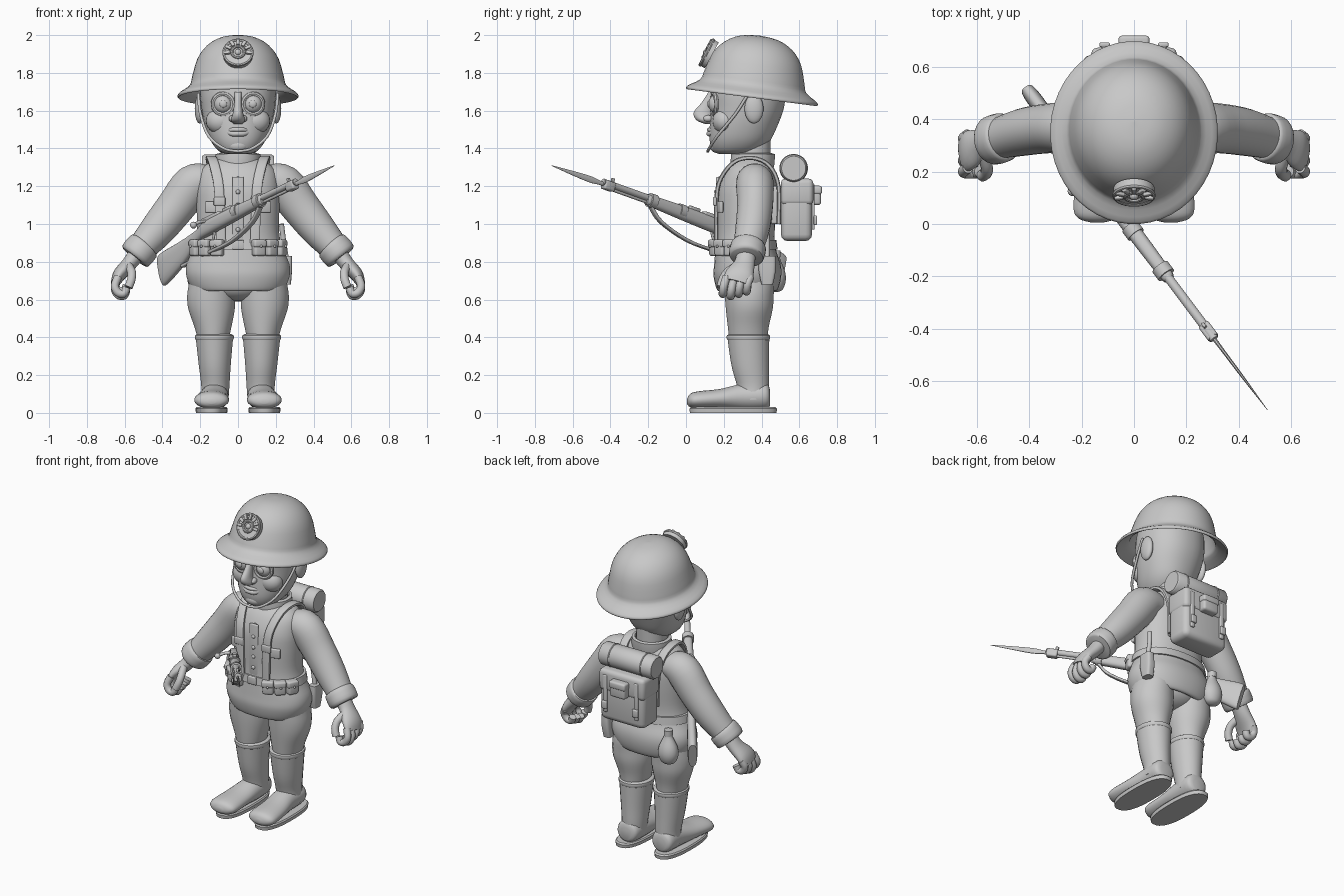
import bpy, bmesh, math
from mathutils import Vector, Matrix

if "Cube" in bpy.data.objects:
    bpy.data.objects.remove(bpy.data.objects["Cube"])

GREY = (0.58, 0.58, 0.58, 1)
mat = bpy.data.materials.new("plain grey")
mat.use_nodes = True
mat.diffuse_color = GREY
mat.node_tree.nodes["Principled BSDF"].inputs["Base Color"].default_value = GREY
X, Y, Z = Vector((1, 0, 0)), Vector((0, 1, 0)), Vector((0, 0, 1))
parts = []


def finish(name, bm, matrix=None, mirror=False):
    if matrix:
        bm.transform(matrix)
    bmesh.ops.recalc_face_normals(bm, faces=bm.faces)
    mesh = bpy.data.meshes.new(name)
    bm.to_mesh(mesh)
    bm.free()
    mesh.materials.append(mat)
    obj = bpy.data.objects.new(name, mesh)
    bpy.context.collection.objects.link(obj)
    if mirror:
        obj.modifiers.new("mirror", "MIRROR").use_mirror_merge = False
    parts.append(obj)


def smooth_rows(rows, steps):
    """Catmull-Rom interpolation of the control rows."""
    out = []
    for i in range(len(rows) - 1):
        quad = [rows[max(i - 1, 0)], rows[i], rows[i + 1], rows[min(i + 2, len(rows) - 1)]]
        for k in range(steps):
            t = k / steps
            out.append([(2*b + (c - a)*t + (2*a - 5*b + 4*c - d)*t*t + (3*b - a - 3*c + d)*t**3) / 2
                        for a, b, c, d in zip(*quad)])
    return out + [list(rows[-1])]


def loft(name, rows, ref=None, n=24, steps=4, power=2, matrix=None, mirror=False):
    """Skin over rows (x, y, z, radius_a, radius_b); flat sections, or square to the path if ref is set."""
    rows = smooth_rows(rows, steps)
    bm = bmesh.new()
    rings = []
    for i, (x, y, z, ra, rb) in enumerate(rows):
        side, other = X, Y
        if ref:
            tangent = Vector(rows[min(i + 1, len(rows) - 1)][:3]) - Vector(rows[max(i - 1, 0)][:3])
            side = tangent.cross(ref).normalized()
            other = side.cross(tangent).normalized()
        ring = []
        for k in range(n):
            a = math.tau * (k + 0.5) / n
            c, s = math.cos(a), math.sin(a)
            u = math.copysign(abs(c) ** (2 / power), c) * abs(ra)
            v = math.copysign(abs(s) ** (2 / power), s) * abs(rb)
            ring.append(bm.verts.new(Vector((x, y, z)) + side * u + other * v))
        rings.append(ring)
    for r, q in zip(rings, rings[1:]):
        for k in range(n):
            bm.faces.new((r[k], r[(k + 1) % n], q[(k + 1) % n], q[k]))
    bm.faces.new(rings[0])
    bm.faces.new(rings[-1])
    finish(name, bm, matrix, mirror)


def tube(name, pts, r, ref=Y, **kw):
    loft(name, [(*p, r, r) for p in pts], ref, n=12, **kw)


def ribbon(name, pts, thick, wide, **kw):
    loft(name, [(*p, thick, wide) for p in pts], X, n=12, power=5, **kw)


def ball(name, loc, size, rot=None, mirror=False, matrix=None):
    bm = bmesh.new()
    bmesh.ops.create_uvsphere(bm, u_segments=24, v_segments=14, radius=1)
    m = Matrix.LocRotScale(Vector(loc), rot, Vector(size))
    finish(name, bm, matrix @ m if matrix else m, mirror)


def box(name, loc, size, bevel=0.01, turn=None, mirror=False, matrix=None):
    bm = bmesh.new()
    bmesh.ops.create_cube(bm, size=1)
    bm.transform(Matrix.Diagonal((*size, 1)))
    bmesh.ops.bevel(bm, geom=bm.edges[:], offset=bevel, segments=3, profile=0.5, affect='EDGES')
    m = Matrix.Translation(loc) @ (turn or Matrix())
    finish(name, bm, matrix @ m if matrix else m, mirror)


def ringed(name, radius, r, matrix, mirror=False):
    """Torus around local z."""
    bm = bmesh.new()
    n, m = 28, 8
    vs = [[bm.verts.new(((radius + r*math.cos(b)) * math.cos(a), (radius + r*math.cos(b)) * math.sin(a), r*math.sin(b)))
           for b in (math.tau * j / m for j in range(m))] for a in (math.tau * i / n for i in range(n))]
    for i in range(n):
        for j in range(m):
            bm.faces.new((vs[i][j], vs[(i+1) % n][j], vs[(i+1) % n][(j+1) % m], vs[i][(j+1) % m]))
    finish(name, bm, matrix, mirror)


def frame(origin, side, up, along):
    m = Matrix((side, up, along)).transposed().to_4x4()
    m.translation = origin
    return m


# Legs, boots and soles
loft("trouser_leg", [(.13, .33, .38, .08, .1), (.133, .33, .46, .1, .11), (.14, .335, .55, .124, .125),
                     (.142, .335, .62, .128, .13), (.14, .335, .69, .12, .132), (.14, .33, .76, .11, .12)], mirror=True)
ball("hips", (0, .33, .68), (.17, .13, .09))
loft("boot_shaft", [(.125, .355, .07, .075, .08), (.12, .355, .14, .075, .085), (.123, .34, .25, .085, .1),
                    (.125, .33, .4, .1, .112)], mirror=True)
loft("boot_cuff", [(.125, .33, .385, .098, .11), (.125, .33, .392, .103, .115), (.125, .33, .41, .103, .115),
                   (.125, .33, .417, .09, .1)], steps=2, mirror=True)
FORWARD = frame((0, 0, 0), X, Z, -Y)
loft("boot_foot", [(.125, .08, -.445, .04, .04), (.125, .09, -.42, .072, .07), (.125, .085, -.3, .076, .07),
                   (.135, .075, -.18, .086, .052), (.14, .068, -.06, .092, .046), (.14, .065, -.02, .07, .034),
                   (.14, .06, -.005, .02, .012)], matrix=FORWARD, mirror=True)
loft("boot_sole", [(.14, .25, 0, .083, .23), (.14, .25, .022, .086, .233), (.14, .25, .03, .08, .225)],
     n=32, steps=1, power=2.5, mirror=True)

# Tunic with skirt, belt and collar
loft("tunic", [(0, .32, .665, .18, .12), (0, .323, .645, .225, .15), (0, .325, .67, .252, .168), (0, .325, .73, .275, .18),
               (0, .325, .79, .272, .176), (0, .315, .87, .238, .16), (0, .315, .96, .218, .155), (0, .32, 1.1, .22, .16),
               (0, .325, 1.2, .218, .155), (0, .335, 1.29, .195, .125), (0, .35, 1.345, .12, .09)], n=40, power=2.2)
loft("belt", [(0, .315, .865, .24, .16), (0, .315, .866, .249, .17), (0, .315, .915, .24, .164), (0, .315, .916, .22, .15)],
     n=40, steps=1, power=2.2)
loft("collar", [(0, .35, 1.28, .115, .11), (0, .352, 1.32, .122, .118), (0, .355, 1.37, .118, .116), (0, .355, 1.375, .1, .1),
                (0, .355, 1.33, .09, .09)], steps=1, n=32)
box("belt_buckle", (0, .146, .89), (.06, .015, .05), .005)
box("front_placket", (0, .167, 1.08), (.06, .016, .34), .006)
for z in (.97, 1.04, 1.1, 1.17, 1.24):
    ball("tunic_button", (0, .158 + max(0, z - 1.2) * .5, z), (.012, .009, .012))
box("breast_pocket", (.14, .18, 1.09), (.07, .018, .06), .006, Matrix.Rotation(.3, 4, 'Z'), True)

# Harness straps and ammunition pouches
ribbon("shoulder_strap", [(.09, .16, .9), (.095, .16, 1.08), (.105, .175, 1.22), (.13, .25, 1.325), (.145, .35, 1.35),
                          (.14, .44, 1.31), (.13, .49, 1.2), (.12, .49, 1.0)], .011, .026, mirror=True)
box("strap_clasp", (.098, .153, 1.12), (.062, .02, .045), .006, mirror=True)
for deg in (26, 44, 64):
    a = math.radians(deg)
    turn = Matrix.Rotation(a, 4, 'Z')
    spot = Vector((math.sin(a) * .25, .315 - math.cos(a) * .178, .872))
    box("ammo_pouch", spot, (.068, .05, .085), .014, turn, True)
    box("pouch_flap", spot + Vector((0, -.003, .025)), (.072, .053, .04), .01, turn, True)
    ball("pouch_stud", spot + turn @ Vector((0, -.031, .01)), (.007, .007, .007), mirror=True)

# Arms and hands
loft("sleeve", [(.15, .36, 1.23, .08, .09), (.235, .365, 1.21, .108, .1), (.33, .365, 1.09, .103, .095), (.43, .35, .965, .093, .09),
                (.54, .32, .84, .07, .075)], Y, mirror=True)
loft("sleeve_cuff", [(.495, .333, .888, .078, .08), (.502, .331, .88, .09, .094), (.54, .32, .835, .09, .094),
                     (.549, .318, .824, .075, .08)], Y, steps=3, mirror=True)
loft("palm", [(.53, .32, .85, .045, .05), (.575, .31, .79, .04, .055), (.625, .285, .735, .036, .075), (.648, .27, .69, .025, .075)],
     Y, mirror=True)
for i in range(4):
    y = .2 + i * .042
    z = .012 * abs(i - 1)
    tube("finger", [(.635, y + .015, .72), (.652, y, .66 + z), (.635, y - .005, .625 + z), (.605, y - .005, .62 + z), (.59, y, .65 + z)],
         .022, mirror=True)
tube("thumb", [(.58, .27, .78), (.563, .22, .745), (.565, .195, .705), (.58, .185, .665)], .023, mirror=True)

# Head and face
loft("neck", [(0, .355, 1.28, .09, .09), (0, .35, 1.46, .095, .1)], steps=1)
loft("head", [(0, .25, 1.37, .05, .07), (0, .265, 1.385, .1, .12), (0, .285, 1.44, .145, .16), (0, .305, 1.52, .175, .18),
              (0, .325, 1.61, .193, .193), (0, .33, 1.7, .2, .197), (0, .335, 1.8, .185, .18), (0, .34, 1.88, .1, .1)], n=32, power=2.2)
ball("chin", (0, .17, 1.415), (.06, .045, .04))
ball("cheek", (.09, .205, 1.545), (.08, .065, .07), mirror=True)
loft("nose", [(0, .125, 1.53, .022, .025), (0, .1, 1.55, .036, .045), (0, .09, 1.59, .027, .05), (0, .115, 1.64, .02, .035),
              (0, .14, 1.7, .02, .02)])
ball("nostril", (.03, .118, 1.558), (.019, .027, .018), mirror=True)
ball("eyeball", (.078, .163, 1.635), (.05, .045, .05), mirror=True)
ball("pupil", (.078, .123, 1.635), (.02, .01, .02), mirror=True)
ringed("eyelid", .054, .013, frame((.078, .15, 1.635), X, Z, -Y) @ Matrix.Rotation(.2, 4, 'Y'), True)
for z, r in ((1.499, .011), (1.478, .014)):
    tube("lip", [(-.06, .15, 1.49), (-.03, .13, z), (0, .122, z), (.03, .13, z), (.06, .15, 1.49)], r, Z)
ball("ear", (.203, .36, 1.61), (.026, .05, .078), mirror=True)

# Helmet, tilted back, with badge and chin strap
TILT = Matrix.Translation((0, .352, 1.7)) @ Matrix.Rotation(-.13, 4, 'X')
dome = [(.0, .3), (.09, .288), (.165, .245), (.215, .175), (.243, .08), (.258, .03), (.315, -.012), (.318, -.03),
        (.305, -.026), (.25, .01), (.235, .05), (.18, .18), (.0, .24)]
loft("helmet", [(0, 0, h, r, r * 1.1) for r, h in dome], n=48, steps=3, matrix=TILT)
normal = Vector((0, -.88, .47)).normalized()
BADGE = frame((0, .115, 1.905), X, normal.cross(X), normal)
loft("badge_plate", [(0, 0, h, .078, .078) for h in (-.025, .01)], steps=1, n=32, matrix=BADGE)
ringed("badge_rim", .074, .009, BADGE @ Matrix.Translation((0, 0, .006)))
ringed("badge_inner_ring", .033, .008, BADGE @ Matrix.Translation((0, 0, .012)))
ball("badge_boss", (0, 0, .01), (.017, .017, .015), matrix=BADGE)
for i in range(7):
    ray = BADGE @ Matrix.Rotation((i - 3) * .55, 4, 'Z')
    box("badge_ray", (0, .058, .012), (.018, .034, .02), .004, matrix=ray)
tube("chin_strap", [(.21, .33, 1.69), (.198, .26, 1.58), (.155, .165, 1.465), (.075, .123, 1.4), (0, .115, 1.385)], .008, mirror=True)

# Backpack with bedroll
box("pack_body", (0, .585, 1.075), (.32, .165, .33), .035)
box("pack_flap", (0, .588, 1.17), (.328, .172, .14), .025)
box("pack_pocket", (0, .685, 1.15), (.11, .06, .1), .015)
box("pocket_flap", (0, .688, 1.18), (.118, .064, .045), .012)
box("pack_strap", (.112, .672, 1.09), (.028, .018, .24), .006, mirror=True)
box("pack_buckle", (.112, .685, 1.02), (.04, .018, .05), .006, mirror=True)
box("pack_mount", (.1, .49, 1.1), (.04, .08, .2), .01, mirror=True)
ROLL = frame((0, .57, 1.295), Y, Z, X)
loft("bedroll", [(0, 0, s, r, r) for s, r in ((-.19, .055), (-.19, .064), (-.18, .072), (.18, .072), (.19, .064), (.19, .055))],
     steps=1, n=32, matrix=ROLL)
for s in (-.115, .115):
    ringed("bedroll_strap", .07, .006, ROLL @ Matrix.Translation((0, 0, s)))

# Canteen on one hip, sheathed blade on the other
loft("canteen", [(-.205, .475, z, r, r * .85) for z, r in ((.64, .015), (.655, .045), (.7, .063), (.75, .058), (.81, .03), (.83, .025))])
loft("canteen_cap", [(-.205, .475, z, .027, .027) for z in (.825, .86)], steps=1, n=16)
loft("sheath", [(.255, .43, .68, .025, .03), (.258, .43, .75, .028, .045), (.262, .43, .83, .025, .045)], steps=2, power=4)
tube("blade_grip", [(.255, .43, .82), (.24, .43, .92), (.23, .42, 1.0)], .014)

# Rifle: local z runs along the barrel, local y points up
along = Vector((.6, -.8, .285)).normalized()
across = along.cross(Z).normalized() * -1
RIFLE = frame((.112, -.18, 1.12), across, along.cross(across), along)
loft("rifle_stock", [(0, -.118, -.925, .026, .083), (0, -.108, -.88, .03, .083), (0, -.075, -.72, .027, .06), (0, -.03, -.57, .023, .032),
                     (0, -.012, -.47, .03, .04), (0, -.005, -.25, .03, .038), (0, 0, 0, .026, .03), (0, 0, .04, .02, .024)],
     power=2.6, matrix=RIFLE)
loft("barrel", [(0, .01, s, .018, .018) for s in (-.4, .34)], steps=1, n=16, matrix=RIFLE)
loft("cleaning_rod", [(0, -.014, s, .008, .008) for s in (0, .3)], steps=1, n=12, matrix=RIFLE)
for s in (0, -.2):
    loft("barrel_band", [(0, .002, s + d, .036, .038) for d in (-.02, .02)], steps=1, matrix=RIFLE)
box("receiver", (0, .025, -.42), (.04, .04, .16), .01, matrix=RIFLE)
box("rear_sight", (0, .035, -.28), (.025, .025, .07), .005, matrix=RIFLE)
box("front_sight", (0, .035, .28), (.012, .025, .02), .003, matrix=RIFLE)
tube("bolt_handle", [(0, .02, -.46), (-.05, .02, -.465), (-.09, .005, -.47)], .009, matrix=RIFLE)
ball("bolt_knob", (-.095, .003, -.47), (.018, .018, .018), matrix=RIFLE)
tube("trigger_guard", [(0, -.04, -.42), (0, -.085, -.45), (0, -.085, -.5), (0, -.05, -.54)], .007, X, matrix=RIFLE)
box("bayonet_socket", (0, 0, .3), (.045, .05, .07), .01, matrix=RIFLE)
loft("bayonet_blade", [(0, 0, .3, .01, .01), (0, 0, .36, .008, .012), (0, 0, .42, .007, .018), (0, 0, .52, .006, .014), (0, 0, .69, .001, .002)],
     n=8, matrix=RIFLE)
ribbon("rifle_sling", [(0, -.03, 0), (0, -.09, -.09), (0, -.135, -.28), (0, -.14, -.48), (0, -.145, -.74)], .008, .016, matrix=RIFLE)

# Smooth shading with sharp edges kept
bpy.ops.object.select_all(action='DESELECT')
for obj in parts:
    obj.select_set(True)
bpy.context.view_layer.objects.active = parts[0]
bpy.ops.object.shade_smooth_by_angle(angle=math.radians(40))
